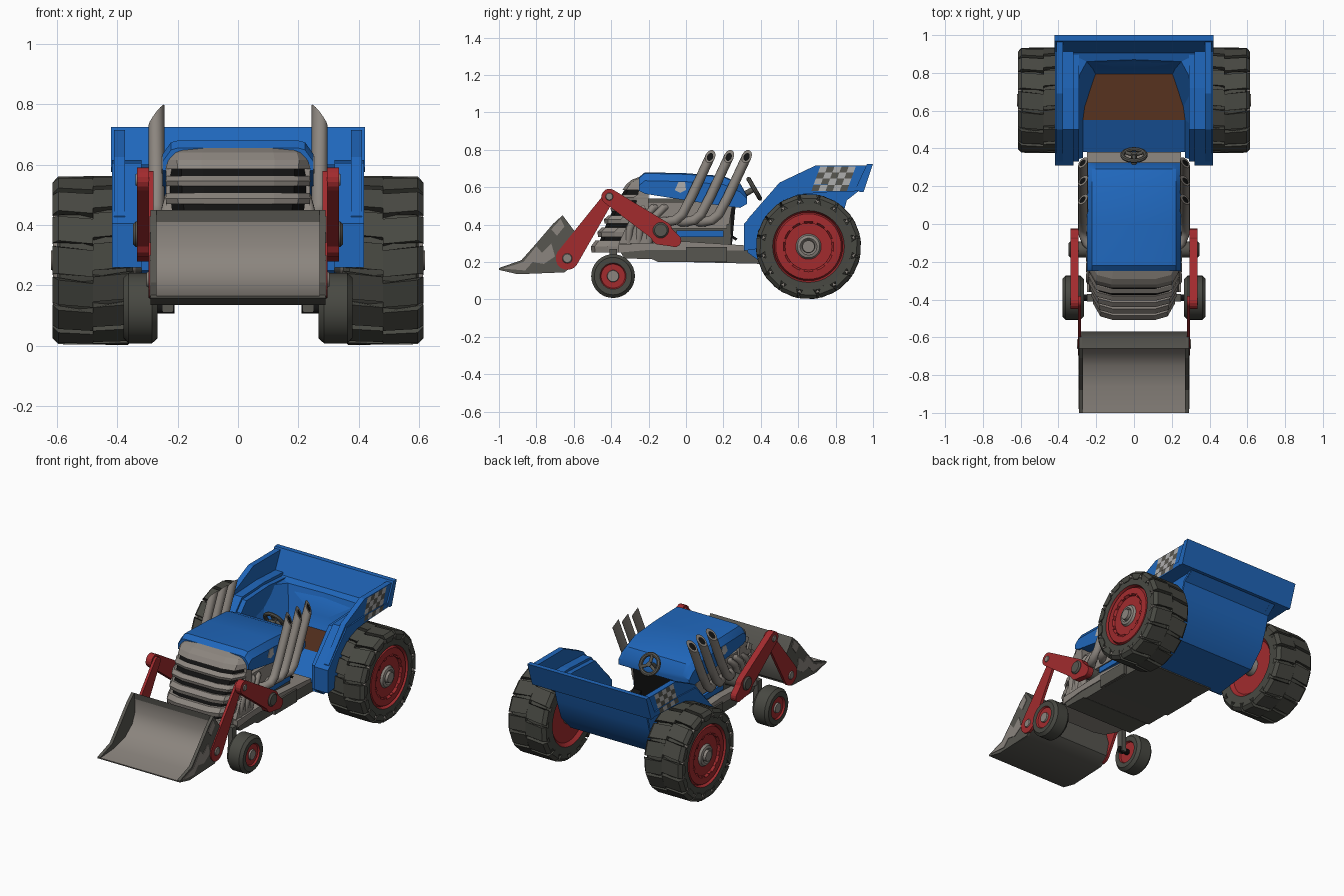
import bpy, math
from mathutils import Vector

if "Cube" in bpy.data.objects:
    bpy.data.objects.remove(bpy.data.objects["Cube"])

COL = {"blue": (0.014, 0.135, 0.5), "red": (0.36, 0.024, 0.027), "tyre": (0.065, 0.066, 0.055),
       "metal": (0.26, 0.235, 0.21), "dark metal": (0.095, 0.092, 0.08), "brown": (0.1, 0.033, 0.014),
       "black": (0.006, 0.006, 0.006), "light grey": (0.42, 0.42, 0.42)}
MAT = {}
for n, c in COL.items():
    MAT[n] = bpy.data.materials.new(n)
    MAT[n].diffuse_color = (*c, 1)


def build(name, verts, faces, mats, mirror=False, smooth=False):
    """mats: one colour name, or one colour name per face"""
    if isinstance(mats, str):
        mats = [mats] * len(faces)
    me = bpy.data.meshes.new(name)
    me.from_pydata([tuple(v) for v in verts], [], faces)
    used = list(dict.fromkeys(mats))
    for m in used:
        me.materials.append(MAT[m])
    for p, m in zip(me.polygons, mats):
        p.material_index = used.index(m)
    o = bpy.data.objects.new(name, me)
    bpy.context.collection.objects.link(o)
    bpy.ops.object.select_all(action='DESELECT')
    o.select_set(True)
    bpy.context.view_layer.objects.active = o
    bpy.ops.object.mode_set(mode='EDIT')
    bpy.ops.mesh.select_all(action='SELECT')
    bpy.ops.mesh.normals_make_consistent(inside=False)
    bpy.ops.object.mode_set(mode='OBJECT')
    if smooth:
        bpy.ops.object.shade_smooth_by_angle(angle=math.radians(35))
    if mirror:
        o.modifiers.new("mirror", 'MIRROR').use_mirror_merge = False
    return o


def loft(name, rings, mats, mirror=False, smooth=False, caps=True, closed=True):
    """skin rings of equal size; mats: one colour or one per band"""
    k, n = len(rings[0]), len(rings)
    if isinstance(mats, str):
        mats = [mats] * (n - 1)
    faces, fm = [], []
    for i in range(n - 1):
        for j in range(k if closed else k - 1):
            a, b = i * k + j, i * k + (j + 1) % k
            faces.append((a, b, b + k, a + k))
            fm.append(mats[i])
    if caps:
        faces += [tuple(range(k)), tuple(range((n - 1) * k, n * k))]
        fm += [mats[0], mats[-1]]
    return build(name, [v for r in rings for v in r], faces, fm, mirror, smooth)


def prism(name, pts, x0, x1, mat, mirror=False, smooth=False):
    return loft(name, [[(x, y, z) for y, z in pts] for x in (x0, x1)], mat, mirror, smooth)


def box(name, x0, x1, y0, y1, z0, z1, mat, mirror=False):
    return prism(name, [(y0, z0), (y1, z0), (y1, z1), (y0, z1)], x0, x1, mat, mirror)


def lathe(name, prof, y, z, mats, seg=32):
    """revolve (radius, x) points around an x axis, on both sides"""
    an = [2 * math.pi * i / seg for i in range(seg)]
    return loft(name, [[(x, y + r * math.cos(a), z + r * math.sin(a)) for a in an] for r, x in prof],
                mats, True, True)


def pivot(name, y, z, r, x0, x1, mat="metal"):
    return lathe(name, [(r, x0), (r, x1 - .008), (r * .8, x1)], y, z, mat, 20)


def tube(name, path, r, mat, mirror=True, slant=0.0, seg=12):
    """round pipe; slant cuts the far end so its inner side is longer"""
    P = [Vector(p) for p in path]
    rings = []
    for i, p in enumerate(P):
        t = (P[min(i + 1, len(P) - 1)] - P[max(i - 1, 0)]).normalized()
        v = t.cross(Vector((1, 0, 0))).normalized()
        u = v.cross(t)
        last = i == len(P) - 1
        rings.append([p + r * (u * math.cos(a) + v * math.sin(a)) - t * (slant * math.cos(a) if last else 0)
                      for a in [2 * math.pi * j / seg for j in range(seg)]])
    mats = [mat] * (len(P) - 1)
    if slant:  # black mouth, low on the cut
        end = rings[-1]
        c = sum(end, Vector()) / seg
        c = c + (end[0] - c) * .25
        rings.append([c + (q - c) * .62 for q in end])
        mats.append(mat)
        rings.append([c + (q - c) * .6 for q in end])
        mats.append("black")
    return loft(name, rings, mats, mirror, True)


def link(name, y0, z0, r0, y1, z1, r1, x0, x1, mat="red"):
    """loader arm bar with rounded ends"""
    d = math.atan2(z1 - z0, y1 - y0)
    pts = []
    for y, z, r, s in ((y0, z0, r0, 1), (y1, z1, r1, -1)):
        for i in range(9):
            a = d + s * math.pi / 2 + math.pi * i / 8
            pts.append((y + r * math.cos(a), z + r * math.sin(a)))
    prism(name, pts, x0, x1, mat, True)


# rear wheels
WY, WZ = 0.655, 0.283
lathe("rear_wheel", [(.03, .34), (.05, .34), (.055, .37), (.17, .37), (.19, .35), (.235, .348), (.258, .37), (.258, .59),
                     (.235, .607), (.192, .607), (.183, .585), (.175, .602), (.135, .606), (.125, .592), (.068, .592),
                     (.06, .605), (.045, .61), (.035, .6), (.032, .62), (.015, .62)], WY, WZ,
      ["metal"] * 2 + ["red"] * 2 + ["tyre"] * 5 + ["red"] * 5 + ["metal"] * 5, 40)
verts, faces, fm = [], [], []
N = 16
section = [(.245, .0), (.281, .0), (.281, .115), (.262, .134), (.225, .132), (.225, .11)]
for i in range(N):
    for s in (1, -1):
        mid = 2 * math.pi * (i + (0.1 if s > 0 else -.1)) / N
        b = len(verts)
        for e in (-1, 1):
            for r, dx in section:
                a = mid + e * (math.pi / N) * (.8 if r > .27 else .9 if r > .23 else .5) - dx * .35
                verts.append((.48 + s * dx, WY + r * math.cos(a), WZ + r * math.sin(a)))
        k = len(section)
        faces += [tuple(b + j for j in range(k)), tuple(b + k + j for j in range(k))]
        faces += [(b + j, b + (j + 1) % k, b + k + (j + 1) % k, b + k + j) for j in range(k)]
build("rear_tyre_lugs", verts, faces, "tyre", True)
pivot("rear_axle", WY, WZ, .05, .0, .37, "dark metal")

# rim notches and pale tread marks on the tyre wall
verts, faces, fm = [], [], []
for cnt, r0, r1, w0, w1, x, m in ((12, .125, .14, .1, .06, .607, "red"), (16, .236, .252, .012, .045, .6135, "metal")):
    for i in range(cnt):
        b = len(verts)
        for xx in (x - .016, x):
            for r, w in ((r0, -w0), (r1, -w1), (r1, w1), (r0, w0)):
                a = 2 * math.pi * (i + .5) / cnt + w
                verts.append((xx, WY + r * math.cos(a), WZ + r * math.sin(a)))
        faces += [(b, b + 1, b + 2, b + 3), (b + 4, b + 5, b + 6, b + 7)]
        faces += [(b + j, b + (j + 1) % 4, b + 4 + (j + 1) % 4, b + 4 + j) for j in range(4)]
        fm += [m] * 6
build("wheel_marks", verts, faces, fm, True)

# front wheels and struts
lathe("front_wheel", [(.03, .28), (.065, .28), (.07, .268), (.1, .266), (.117, .285), (.117, .362), (.1, .379), (.07, .378),
                      (.064, .368), (.032, .368), (.03, .378), (.01, .378)], -.39, .125,
      ["red"] * 2 + ["tyre"] * 5 + ["red"] * 2 + ["metal"] * 2)
pivot("front_axle_stub", -.39, .125, .018, .21, .285, "black")
box("front_strut", .215, .25, -.41, -.37, .11, .27, "dark metal", True)

# chassis
prism("chassis", [(-.36, .27), (-.33, .22), (-.18, .215), (-.15, .2), (0, .2), (.42, .19), (.42, .26), (.3, .28)],
      -.245, .245, "dark metal")
prism("chassis_top", [(-.36, .25), (-.2, .265), (.38, .26), (.38, .285), (0, .31), (-.36, .295)], -.25, .25, "metal")
box("side_step", .2, .262, .0, .22, .2, .28, "dark metal", True)
box("blue_side_rail", .2, .23, -.05, .2, .335, .37, "blue", True)

# engine
box("engine_block", -.2, .2, -.25, .24, .28, .54, "dark metal")
box("cylinder_head", -.225, .225, -.2, .22, .38, .52, "metal")
prism("dashboard", [(.18, .4), (.23, .4), (.25, .52), (.18, .54)], -.22, .22, "metal")
prism("cab_bulkhead", [(.23, .285), (.245, .285), (.265, .5), (.23, .5)], -.19, .19, "black")
for o in (0, .1, .195):
    tube("exhaust_pipe", [(.2, -.14 + o, .415), (.25, -.1 + o, .415), (.268, -.055 + o, .425), (.27, -.02 + o, .455),
                          (.27, .03 + o, .55), (.27, .13 + o, .765)], .026, "metal", slant=.036)
for o in (0, .055, .11):
    tube("intake_pipe", [(.19, -.2 + o, .5), (.225, -.23 + o, .49), (.235, -.27 + o, .45), (.235, -.3 + o, .38),
                         (.22, -.31 + o, .3)], .02, "metal")


# grille: slats over a black core
def nose(z, y, w):
    h = [(w, -.2), (w, y + .09), (w - .04, y + .02), (w * .5, y)]
    return [(a, b, z) for a, b in h] + [(-a, b, z) for a, b in reversed(h)]


loft("grille_core", [nose(.29, -.47, .2), nose(.42, -.42, .215), nose(.5, -.38, .225), nose(.6, -.32, .228)], "black")
for z0, z1, y, w in ((.53, .562, -.365, .237), (.47, .506, -.4, .237), (.405, .45, -.435, .228),
                     (.335, .385, -.47, .222), (.25, .315, -.505, .215)):
    loft("grille_slat", [nose(z0, y, w), nose((z0 + z1) / 2, y - .004, w + .003), nose(z1, y + .02, w)], "metal")
loft("grille_cap", [nose(.585, -.34, .24), nose(.615, -.32, .242), nose(.64, -.29, .235), nose(.655, -.25, .22)], "metal")
prism("grille_side", [(-.36, .3), (-.2, .3), (-.2, .6), (-.25, .6), (-.27, .5)], .2, .239, "metal", True)

# hood
hood = []
for y, t, b in ((-.25, .655, .58), (-.22, .68, .565), (0, .675, .53), (.2, .66, .5), (.29, .62, .49), (.325, .56, .51)):
    h = [(.2, t), (.222, t - .006), (.25, t - .045 if t > .6 else t - .02), (.25, b)]
    hood.append([(x, y, z) for x, z in h] + [(-x, y, z) for x, z in reversed(h)])
loft("hood", hood, "blue", smooth=True)
prism("hood_patch", [(-.06, .585), (-.04, .628), (-.005, .628), (0, .585), (-.03, .57)], .25, .253, "light grey", True)

# steering wheel, column and pedals
C, A = Vector((0, .365, .592)), Vector((0, .86, .5))
U = Vector((0, -.5, .86))
rings = []
for i in range(29):
    a = 2 * math.pi * i / 28
    d = Vector((1, 0, 0)) * math.cos(a) + U * math.sin(a)
    rings.append([C + d * (.06 + .013 * math.cos(b)) + A * .012 * math.sin(b) for b in [math.pi * j / 4 for j in range(8)]])
loft("steering_wheel", rings, "dark metal", smooth=True, caps=False)
for a in (math.pi / 2, math.pi * 7 / 6, math.pi * 11 / 6):
    d = Vector((1, 0, 0)) * math.cos(a) + U * math.sin(a)
    tube("steering_spoke", [C + d * .001, C + d * .06 + Vector((.001, 0, 0))], .01, "dark metal", False)
tube("steering_column", [C + A * .012, C - A * .14], .015, "dark metal", False)
tube("pedal_arm", [(.17, .2, .3), (.17, .25, .34)], .008, "black")
prism("pedal", [(.215, .35), (.225, .36), (.275, .325), (.265, .315)], .14, .2, "black", True)

# rear tub: deck, inner walls, floor and seat
outer = [(.40, .32, .41), (.40, .5, .59), (.40, .72, .61), (.40, .93, .60), (0, .93, .60)]
rim = [(.35, .33, .41), (.34, .5, .58), (.32, .73, .59), (.25, .86, .575), (0, .87, .575)]
inner = [(.27, .35, .27), (.27, .55, .36), (.26, .62, .365), (.2, .80, .37), (0, .80, .37)]
loft("tub_walls", [outer, rim, inner], "blue", True, caps=False, closed=False)
prism("tub_floor", [(.38, .26), (.56, .26), (.56, .365), (.38, .275)], -.275, .275, "blue")
seat = ((.27, .55, .365), (.26, .66, .37), (.2, .8, .376))
loft("seat", [[(s * w, y, z) for w, y, z in seat] for s in (1, -1)], "brown", caps=False, closed=False)
prism("tub_side", [(.33, .25), (.33, .4), (.5, .59), (.72, .6), (.93, .585), (.86, .53), (.835, .45), (.79, .33),
                   (.7, .235), (.4, .2)], .29, .32, "blue", True)
prism("tub_belly", [(.935, .59), (.86, .53), (.838, .45), (.795, .33), (.7, .23), (.4, .195), (.4, .215), (.69, .25),
                    (.78, .34), (.825, .45), (.85, .54), (.92, .6)], -.325, .325, "blue", smooth=True)

# fenders, rear board and checker pattern
arch = [(.94, .58), (.72, .572), (.6, .56), (.5, .51), (.43, .42), (.38, .27)]
prism("fender_arch", [(.31, .26), (.31, .405), (.5, .605), (.72, .615), (.94, .605)] + arch, .32, .418, "blue", True)
prism("fender_panel", [(.33, .3), (.33, .43), (.5, .625), (.69, .715), (.98, .715)] + arch, .375, .41, "blue", True)
prism("rear_board", [(.905, .59), (.93, .575), (.95, .575), (1.0, .725), (.968, .725)], -.42, .42, "blue")
verts, faces, fm = [], [], []
for r in range(4):
    for c in range(5):
        b = len(verts)
        for dr, dc in ((0, 0), (0, 1), (1, 1), (1, 0)):
            verts.append((.4195 if r == 0 else .4125, .67 + (c + dc) * .038 + (r + dr) * .012, .58 + (r + dr) * .033))
        faces.append((b, b + 1, b + 2, b + 3))
        fm.append("light grey" if (r + c) % 2 else "dark metal")
build("fender_checker", verts, faces, fm, True)

# loader arms
link("front_arm", -.635, .22, .062, -.41, .55, .03, .28, .297)
link("rear_arm", -.41, .55, .042, -.13, .36, .06, .295, .335)
link("arm_lug", -.13, .35, .062, -.06, .315, .035, .295, .335)
pivot("elbow_pin", -.41, .55, .022, .28, .34)
pivot("base_pin", -.135, .37, .042, .19, .347, "dark metal")
pivot("bucket_pin", -.635, .22, .028, .28, .303)

# bucket
scoop = [(-1.0, .165), (-.86, .175), (-.75, .205), (-.68, .26), (-.65, .33), (-.655, .41)]
back = [(-.66, .45), (-.6, .37), (-.57, .27), (-.59, .19), (-.65, .145), (-.9, .135), (-1.0, .158)]
pts = scoop + back
k = len(pts)
build("bucket_scoop", [(x, y, z) for x in (-.275, .275) for y, z in pts],
      [(j, (j + 1) % k, k + (j + 1) % k, k + j) for j in range(k)],
      ["metal"] * 5 + ["dark metal"] * (k - 5), smooth=True)
prism("bucket_side", [(-.66, .45), (-.71, .405), (-.8, .3), (-.88, .21), (-1.0, .168)] + back[:0:-1], .27, .29,
      "dark metal", True)
prism("bucket_side_patch", [(-.98, .165), (-.87, .2), (-.8, .285), (-.77, .25), (-.72, .3), (-.7, .23), (-.76, .19),
                            (-.82, .2), (-.86, .155)], .29, .293, "metal", True)
prism("bucket_top_patch", [(-.67, .43), (-.72, .375), (-.69, .34), (-.65, .39)], .29, .293, "metal", True)

for m in bpy.data.materials:
    if m.users and not m.is_grease_pencil:
        m.use_nodes = True
        m.node_tree.nodes["Principled BSDF"].inputs["Base Color"].default_value = m.diffuse_color
